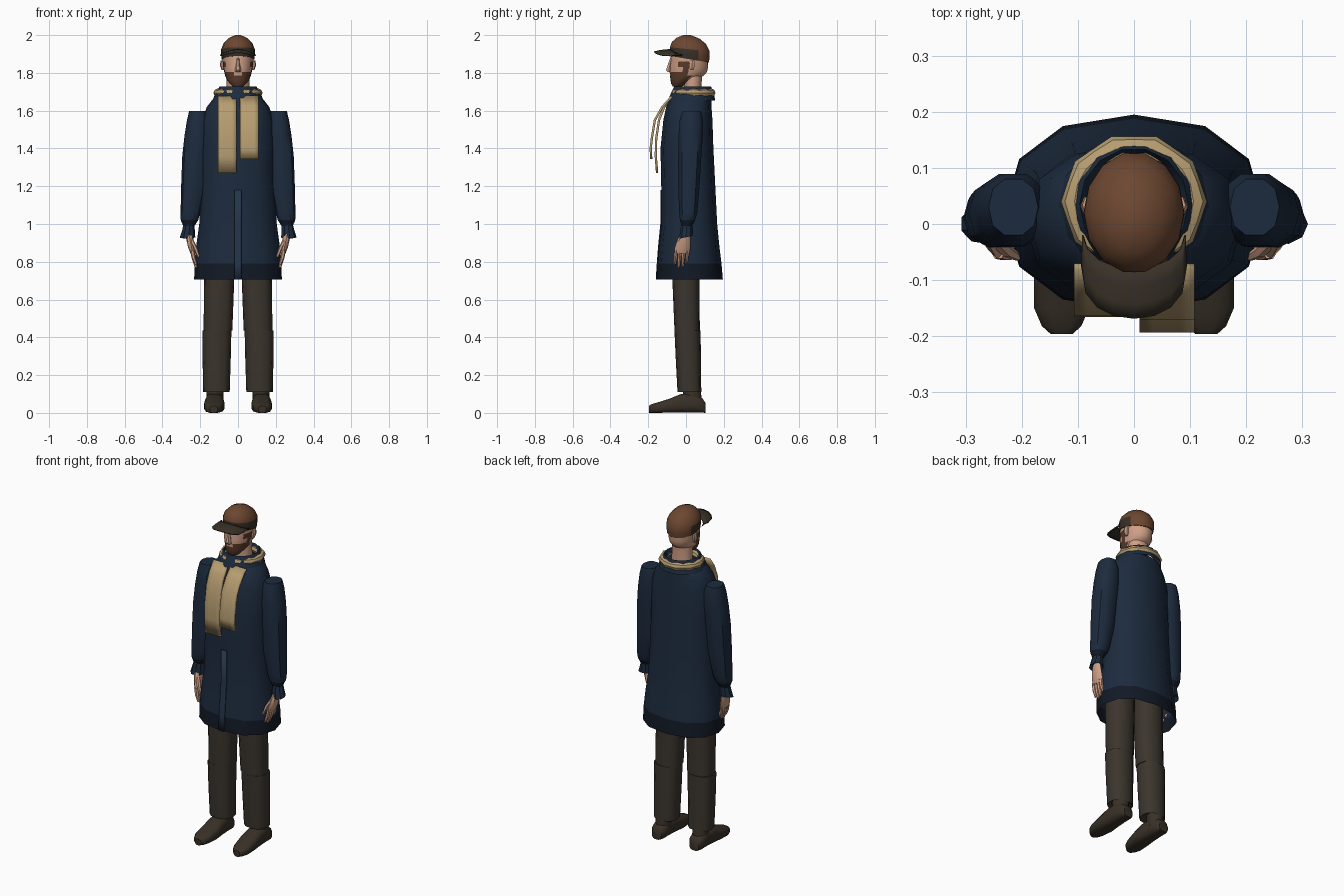
import bpy, bmesh, math
from math import cos, sin, pi


def material(name, rgb):
    m = bpy.data.materials.new(name)
    m.diffuse_color = (*rgb, 1)
    return m


NAVY = material("navy", (0.012, 0.024, 0.048))
DARK = material("dark_navy", (0.006, 0.010, 0.019))
PLACKET = material("soft_navy", (0.018, 0.036, 0.068))
OLIVE = material("trouser_brown", (0.044, 0.035, 0.026))
SHOE = material("dark_brown", (0.040, 0.030, 0.021))
CAP = material("cap_brown", (0.150, 0.062, 0.030))
TAN = material("tan", (0.47, 0.34, 0.165))
SKIN = material("skin", (0.62, 0.35, 0.24))
BEARD = material("beard_brown", (0.105, 0.045, 0.024))


def finish(name, bm, mats, rule=None, angle=40):
    bmesh.ops.recalc_face_normals(bm, faces=bm.faces)
    if rule:
        for f in bm.faces:
            f.material_index = rule(f.calc_center_median())
    me = bpy.data.meshes.new(name)
    bm.to_mesh(me)
    bm.free()
    for m in mats:
        me.materials.append(m)
    me.shade_smooth()
    me.set_sharp_from_angle(angle=math.radians(angle))
    ob = bpy.data.objects.new(name, me)
    bpy.context.collection.objects.link(ob)
    return ob


def bridge(bm, a, b, closed=True):
    n = len(a)
    for i in range(n if closed else n - 1):
        j = (i + 1) % n
        bm.faces.new((a[i], a[j], b[j], b[i]))


def loft(name, rings, mats, n=12, e=2.0, axis="z", caps=(True, True), rule=None, angle=40):
    """Rings are (cx, cy, cz, r1, r2[, slope]); slope tilts a ring along y."""
    bm = bmesh.new()
    loops = []
    for cx, cy, cz, r1, r2, *s in rings:
        loop = []
        for i in range(n):
            t = 2 * pi * i / n + (0 if axis == "z" else pi / n)
            u = math.copysign(abs(cos(t)) ** (2 / e), cos(t)) * r1
            v = math.copysign(abs(sin(t)) ** (2 / e), sin(t)) * r2
            if axis == "z":
                p = (cx + u, cy + v, cz + (s[0] * v if s else 0))
            else:
                p = (cx + u, cy, cz + v)
            loop.append(bm.verts.new(p))
        loops.append(loop)
    for a, b in zip(loops, loops[1:]):
        bridge(bm, a, b)
    if caps[0]:
        bm.faces.new(loops[0][::-1])
    if caps[1]:
        bm.faces.new(loops[-1])
    return finish(name, bm, mats, rule, angle)


def strip(name, path, x0, x1, mat, thick):
    """A cloth strip following a (y, z) path."""
    bm = bmesh.new()
    cols = [[bm.verts.new((x0 + (x1 - x0) * k / 4, y, z)) for k in range(5)] for y, z in path]
    for a, b in zip(cols, cols[1:]):
        bridge(bm, a, b, False)
    ob = finish(name, bm, [mat])
    mod = ob.modifiers.new("thickness", "SOLIDIFY")
    mod.thickness, mod.offset = thick, 0
    return ob


# Coat body, open at the hem, darker towards the bottom
coat = [(0.705, .02, .232, .175), (0.79, .019, .23, .169), (0.88, .017, .222, .16),
        (1.0, .017, .205, .148), (1.2, .012, .197, .143), (1.4, .005, .195, .14),
        (1.55, .01, .19, .13), (1.62, .015, .165, .12), (1.665, .025, .13, .11),
        (1.69, .03, .08, .075)]
loft("coat", [(0, cy, z, rx, ry) for z, cy, rx, ry in coat], [NAVY, DARK], e=2.3,
     caps=(False, True), rule=lambda c: 1 if c.z < 0.8 else 0)

# Front placket on the lower half of the coat
strip("coat_placket", [(-.157, .706), (-.152, .79), (-.145, .88), (-.133, 1.0), (-.133, 1.18)],
      -.018, .018, PLACKET, .006)

# Turned-up collar
loft("collar", [(0, .03, 1.655, .135, .128), (0, .033, 1.69, .12, .117), (0, .035, 1.728, .097, .1),
                (0, .035, 1.70, .085, .09)],
     [NAVY], n=14, caps=(False, False), angle=30)

# Scarf wrapped round the neck
bm = bmesh.new()
rings = []
for i in range(20):
    a = 2 * pi * i / 20
    w = .021 + .003 * (-1) ** i
    rings.append([bm.verts.new(((.106 + w * cos(b)) * cos(a), .04 + (.098 + w * cos(b)) * sin(a),
                                1.694 + w * sin(b))) for b in [2 * pi * k / 8 for k in range(8)]])
for i in range(20):
    bridge(bm, rings[i], rings[(i + 1) % 20])
finish("scarf_wrap", bm, [TAN])

# Hanging scarf ends
strip("scarf_end_long", [(-.075, 1.675), (-.115, 1.62), (-.143, 1.55), (-.158, 1.45), (-.16, 1.36),
                         (-.153, 1.27)], -.107, -.008, TAN, .012)
strip("scarf_end_short", [(-.075, 1.675), (-.125, 1.62), (-.165, 1.55), (-.18, 1.46), (-.187, 1.4),
                          (-.184, 1.345)], .01, .108, TAN, .012)

for s, side in ((-1, "right"), (1, "left")):
    # Sleeve
    sleeve = [(.215, .03, 1.597, .044, .052), (.212, .028, 1.55, .058, .064), (.217, .025, 1.47, .066, .067),
              (.226, .02, 1.36, .069, .064), (.236, .015, 1.2, .065, .059),
              (.252, .012, 1.06, .052, .05), (.257, .008, 1.02, .046, .042), (.26, .005, .99, .03, .03)]
    loft("sleeve_" + side, [(s * x, y, z, a, b) for x, y, z, a, b in sleeve], [NAVY, DARK], n=10, e=2.3,
         rule=lambda c: 1 if c.z < 1.03 else 0)
    # Flared cuff
    loft("cuff_" + side, [(s * .26, .005, 1.0, .03, .03), (s * .263, .003, .97, .034, .034),
                          (s * .268, 0, .93, .042, .036, .2), (s * .262, 0, .95, .026, .026)],
         [NAVY], n=9, caps=(False, True), angle=25)
    # Hand: palm, fingers and thumb
    loft("palm_" + side, [(s * .262, 0, .965, .02, .022), (s * .255, -.01, .92, .019, .034),
                          (s * .246, -.018, .875, .018, .042), (s * .238, -.022, .845, .014, .04)],
         [SKIN], n=8)
    for i in range(4):
        y = -.052 + i * .02
        tip = (.785, .77, .775, .795)[i]
        loft(f"finger_{side}_{i + 1}", [(s * .242, y, .86, .012, .011), (s * .235, y - .003, .82, .011, .010),
                                        (s * .222, y - .006, tip, .007, .007)], [SKIN], n=6)
    loft("thumb_" + side, [(s * .25, -.025, .92, .012, .013), (s * .226, -.048, .875, .011, .012),
                           (s * .208, -.058, .825, .007, .008)], [SKIN], n=6)
    # Trouser leg, stepping out at the knee
    loft("trouser_leg_" + side,
         [(s * .098, 0, .95, .082, .075), (s * .1, 0, .7, .08, .072), (s * .106, .006, .435, .076, .067),
          (s * .112, .008, .435, .077, .069), (s * .113, .012, .3, .075, .067), (s * .114, .018, .11, .07, .063),
          (s * .12, .022, .125, .045, .045)], [OLIVE], n=12, e=2.4)
    # Sock cuff and shoe
    loft("ankle_" + side, [(s * .124, .035, .05, .045, .055), (s * .12, .03, .15, .045, .045)], [SHOE], n=10)
    shoe = [(.102, .03, .055), (.085, .042, .08), (.03, .046, .108), (-.03, .05, .1), (-.09, .055, .075),
            (-.15, .05, .056), (-.182, .036, .047), (-.196, .02, .038)]
    loft("shoe_" + side, [(s * (.125 + (.004 if y < -.1 else 0)), y, h / 2, w, h / 2) for y, w, h in shoe],
         [SHOE], n=12, e=3, axis="y")
    # Ear
    loft("ear_" + side, [(s * .078, .03, 1.815, .008, .01), (s * .084, .032, 1.84, .012, .018),
                         (s * .082, .034, 1.865, .01, .016)], [SKIN], n=6)

# Neck and head, the beard set on the jaw faces
loft("neck", [(0, .04, 1.62, .066, .05), (0, .035, 1.74, .06, .047), (0, .035, 1.83, .06, .055)], [SKIN], n=12)


def beard_rule(c):
    jaw = c.z < 1.785 and c.y < .03
    cheek = c.z < 1.81 and abs(c.x) > .03 and c.y < .01
    sideburn = c.z < 1.87 and -.03 < c.y < .015 and abs(c.x) > .05
    return 1 if jaw or cheek or sideburn else 0


head = [(1.728, -.045, .028, .025), (1.742, -.038, .043, .04), (1.765, -.015, .06, .068),
        (1.785, .005, .068, .089), (1.805, .012, .073, .099), (1.83, .016, .078, .101),
        (1.86, .018, .081, .1), (1.9, .02, .082, .1), (1.94, .02, .075, .09)]
loft("head", [(0, cy, z, rx, ry) for z, cy, rx, ry in head], [SKIN, BEARD], n=20, rule=beard_rule)
loft("nose", [(0, -.085, 1.805, .016, .014), (0, -.09, 1.815, .017, .018), (0, -.084, 1.85, .009, .012),
              (0, -.076, 1.88, .007, .008)], [SKIN], n=6)

# Cap crown with a dark front band, tilted down at the back
crown = [(1.872, .02, .086, .104, -.17), (1.9, .02, .09, .108, -.15), (1.925, .02, .089, .108, -.1),
         (1.958, .016, .076, .093, -.06), (1.984, .01, .05, .062, -.03), (2.0, .005, .015, .02, 0)]
loft("cap", [(0, cy, z, rx, ry, k) for z, cy, rx, ry, k in crown], [CAP, SHOE], n=14,
     rule=lambda c: 1 if c.z < 1.93 and c.y < .05 else 0)

# Curved cap brim
bm = bmesh.new()
rows = []
for f in (0, .35, .7, 1):
    row = []
    for i in range(9):
        a = pi * i / 8
        x = -.091 * cos(a)
        back = -.02 - .06 * sin(a)
        front = -.075 - .093 * sin(a) ** .7
        row.append(bm.verts.new((x, back + (front - back) * f,
                                 1.922 - .012 * f * f - 3.5 * x * x * (1 - .3 * f))))
    rows.append(row)
for a, b in zip(rows, rows[1:]):
    bridge(bm, a, b, False)
brim = finish("cap_brim", bm, [SHOE])
mod = brim.modifiers.new("thickness", "SOLIDIFY")
mod.thickness, mod.offset = .008, 0
